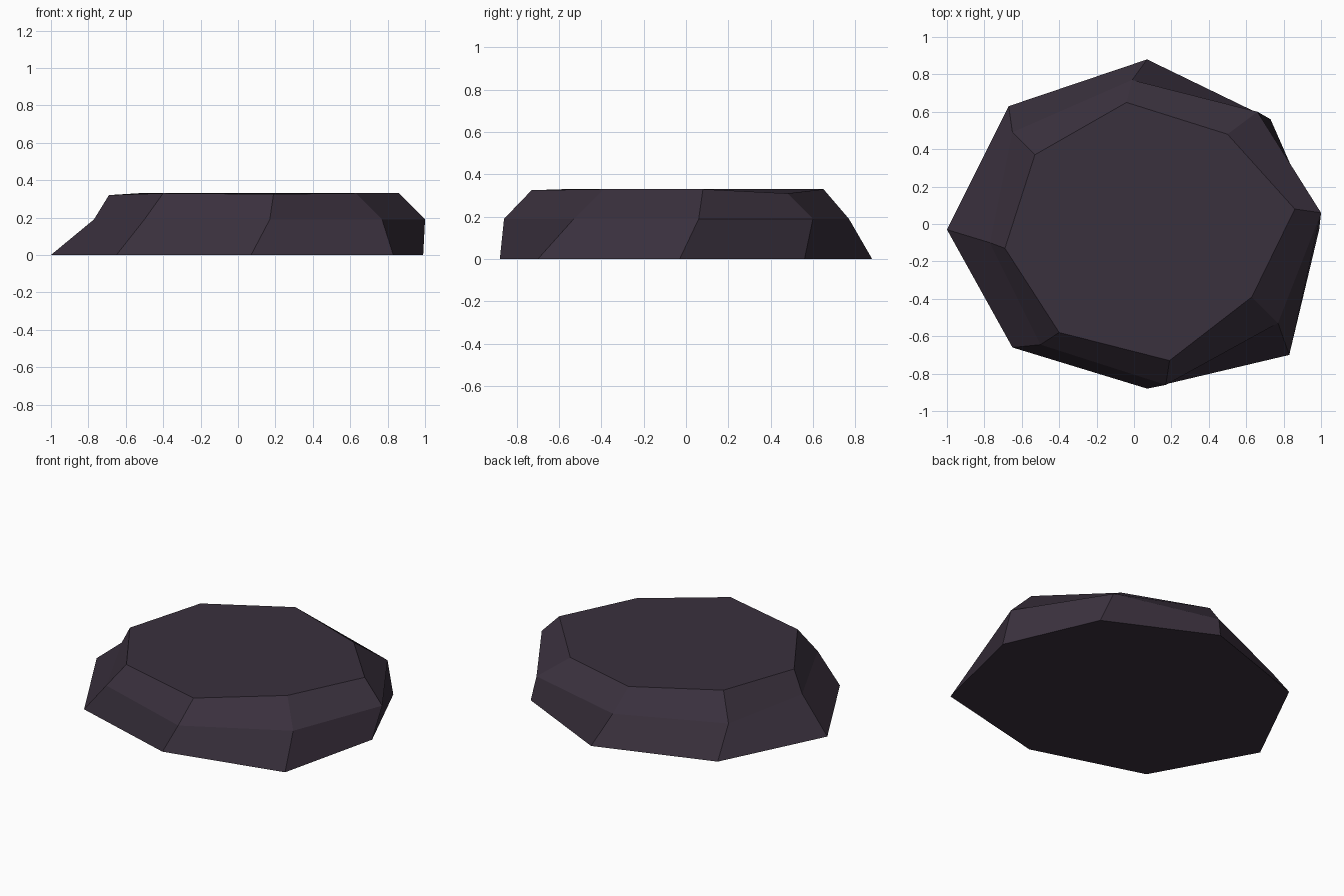
import bpy, bmesh

if "Cube" in bpy.data.objects:
    bpy.data.objects.remove(bpy.data.objects["Cube"])

# Three uneven eight-sided rings: ground outline, shoulder and worn top
base_ring = [(-1.0, -0.03, 0), (-0.65, -0.66, 0), (0.07, -0.88, 0), (0.83, -0.70, 0),
             (0.99, -0.03, 0), (0.73, 0.56, 0), (0.07, 0.88, 0), (-0.67, 0.63, 0)]
shoulder_ring = [(-0.77, -0.10, 0.19), (-0.50, -0.645, 0.19), (0.17, -0.86, 0.19), (0.77, -0.53, 0.19),
                 (1.0, 0.06, 0.19), (0.66, 0.60, 0.19), (-0.01, 0.77, 0.19), (-0.65, 0.49, 0.19)]
top_ring = [(-0.69, -0.13, 0.32), (-0.40, -0.58, 0.33), (0.19, -0.73, 0.325), (0.63, -0.39, 0.33),
            (0.86, 0.08, 0.33), (0.50, 0.48, 0.31), (-0.04, 0.65, 0.33), (-0.53, 0.37, 0.33)]

bm = bmesh.new()
rings = [[bm.verts.new(p) for p in ring] for ring in (base_ring, shoulder_ring, top_ring)]

# Sloping sides between neighbouring rings
for low, high in zip(rings, rings[1:]):
    for i in range(8):
        j = (i + 1) % 8
        bm.faces.new((low[i], low[j], high[j], high[i]))

# Flat underside and top
bm.faces.new(rings[0][::-1])
bm.faces.new(rings[2])
bmesh.ops.recalc_face_normals(bm, faces=bm.faces[:])

mesh = bpy.data.meshes.new("flat_stone")
bm.to_mesh(mesh)
bm.free()

# Dark purple-grey stone
mat = bpy.data.materials.new("dark_purple_stone")
mat.diffuse_color = (0.042, 0.030, 0.047, 1)
mat.use_nodes = True
mat.node_tree.nodes["Principled BSDF"].inputs["Base Color"].default_value = mat.diffuse_color
mesh.materials.append(mat)
stone = bpy.data.objects.new("flat_stone", mesh)
bpy.context.collection.objects.link(stone)
